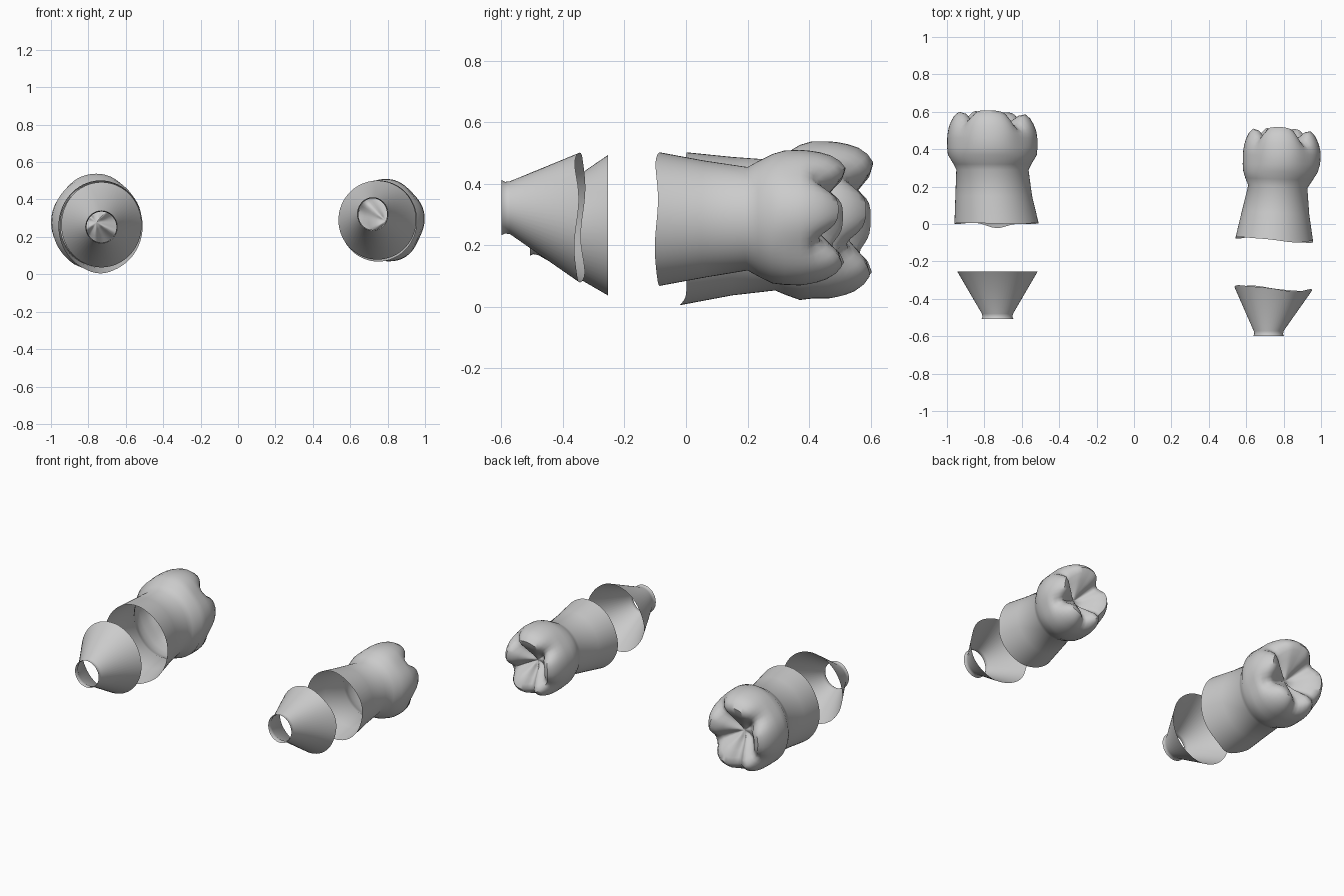
import bpy, bmesh
from math import cos, sin, pi, radians, exp

N = 60
# fissures between cusps: (angle, strength)
GROOVES = [(46, 1), (-26, 1), (-95, 0.75), (140, 0.8), (215, 0.6)]


def gap(a, deg):
    return (a - radians(deg) + pi) % (2 * pi) - pi


def groove(a, width):
    # 1 on a fissure line, fading to 0 on the cusps
    return max(k * exp(-(gap(a, g) / width) ** 2) for g, k in GROOVES)


def make(name, rings, tip=None):
    bm = bmesh.new()
    vs = [[bm.verts.new(p) for p in ring] for ring in rings]
    for r0, r1 in zip(vs, vs[1:]):
        for i in range(N):
            j = (i + 1) % N
            bm.faces.new((r0[i], r0[j], r1[j], r1[i]))
    if tip:
        t = bm.verts.new(tip)
        for i in range(N):
            bm.faces.new((vs[-1][i], vs[-1][(i + 1) % N], t))
    bmesh.ops.recalc_face_normals(bm, faces=bm.faces)
    me = bpy.data.meshes.new(name)
    bm.to_mesh(me)
    bm.free()
    ob = bpy.data.objects.new(name, me)
    bpy.context.collection.objects.link(ob)
    bpy.ops.object.select_all(action='DESELECT')
    ob.select_set(True)
    bpy.context.view_layer.objects.active = ob
    bpy.ops.object.shade_smooth_by_angle(angle=radians(50))


def ring(y, cx, cz, rx, rz, slope=0, wave=0, spike=0, lump=0):
    pts = []
    for i in range(N):
        a = 2 * pi * i / N
        dy = slope * cos(a) + wave * (sin(3 * a + 1) + 0.5 * sin(5 * a))
        s = exp(-(gap(a, -90) / 0.3) ** 2)            # torn point at the bottom
        q = 1 - lump * groove(a, 0.35) + 0.03 * s * (spike > 0)
        pts.append((cx + rx * q * cos(a), y + dy - spike * s, cz + rz * q * sin(a)))
    return pts


# crown cap: (fraction of radius, height above shoulder, fissure depth)
CAP = [(0.99, 0.03, 0.0), (0.965, 0.065, 0.015), (0.92, 0.1, 0.04), (0.84, 0.13, 0.06),
       (0.74, 0.148, 0.068), (0.6, 0.138, 0.066), (0.44, 0.108, 0.055),
       (0.28, 0.075, 0.04), (0.14, 0.045, 0.022)]


def crown(name, sides, wave, spike):
    rings = [ring(*s, **(dict(wave=wave, spike=spike) if n == 0 else
                         dict(lump=0.05 if n > 4 else 0.0)))
             for n, s in enumerate(sides)]
    y, cx, cz, rx, rz = sides[-1][:5]
    for s, h, d in CAP:
        pts = []
        for i in range(N):
            a = 2 * pi * i / N
            g = groove(a, 0.24 + 0.12 * (1 - s))
            q = s * (1 - 0.05 * groove(a, 0.35) * s - 0.05 * g * min(1, h / 0.06) * s)
            # one wide pit beside the centre, lower cusps towards +x
            px, pz = q * cos(a), q * sin(a)
            pit = 0.04 * exp(-((px + 0.28) ** 2 + (pz + 0.05) ** 2) / 0.05)
            low = (0.03 * max(0, px) + 0.03 * max(0, -px - 0.5)) * min(1, h / 0.1)
            pts.append((cx + rx * px, y + h - d * g - pit - low, cz + rz * pz))
        rings.append(pts)
    make(name, rings, (cx, y + 0.018, cz))


# left tooth: hollow neck with crown, and separate tapered root
crown("left_crown", [(0.003, -0.735, 0.257, 0.225, 0.245),
                     (0.15, -0.75, 0.262, 0.205, 0.225),
                     (0.29, -0.757, 0.265, 0.193, 0.212),
                     (0.32, -0.757, 0.268, 0.208, 0.228),
                     (0.37, -0.757, 0.274, 0.238, 0.252),
                     (0.41, -0.757, 0.278, 0.243, 0.26),
                     (0.46, -0.757, 0.278, 0.242, 0.26)], 0.003, 0.025)
make("left_root", [ring(-0.507, -0.73, 0.253, 0.085, 0.087),
                   ring(-0.497, -0.73, 0.253, 0.08, 0.082),
                   ring(-0.48, -0.73, 0.253, 0.083, 0.085),
                   ring(-0.254, -0.73, 0.265, 0.215, 0.228)])

# right tooth: slightly smaller and tilted, with ragged edges
crown("right_crown", [(-0.085, 0.75, 0.285, 0.208, 0.217, -0.014),
                      (0.06, 0.757, 0.285, 0.18, 0.19, -0.01),
                      (0.2, 0.769, 0.286, 0.158, 0.168, -0.008),
                      (0.24, 0.775, 0.286, 0.18, 0.19, -0.006),
                      (0.28, 0.783, 0.286, 0.199, 0.21, -0.004),
                      (0.32, 0.789, 0.286, 0.208, 0.222),
                      (0.37, 0.791, 0.286, 0.209, 0.224)], 0.005, 0)
make("right_root", [ring(-0.6, 0.72, 0.322, 0.083, 0.09),
                    ring(-0.588, 0.72, 0.322, 0.077, 0.084),
                    ring(-0.572, 0.72, 0.322, 0.08, 0.086),
                    ring(-0.345, 0.745, 0.29, 0.208, 0.211, -0.014, 0.007)])
